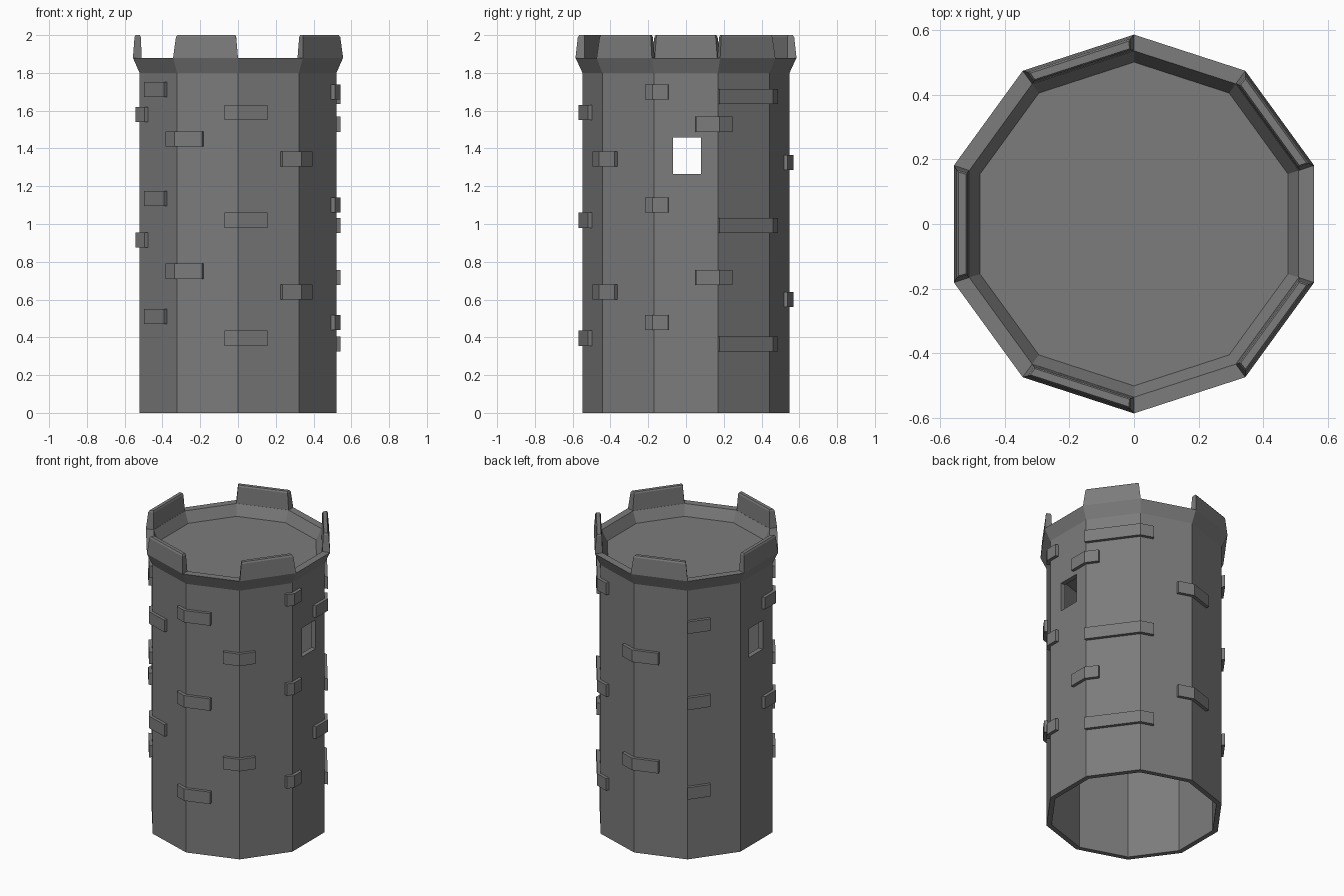
import bpy, bmesh, math
from mathutils import Vector

if "Cube" in bpy.data.objects:
    bpy.data.objects.remove(bpy.data.objects["Cube"])

N = 10

# Dark grey stone
stone = bpy.data.materials.new("dark_stone")
stone.diffuse_color = (0.2, 0.2, 0.2, 1)
stone.use_nodes = True
stone.node_tree.nodes["Principled BSDF"].inputs["Base Color"].default_value = stone.diffuse_color


def corner(k, r):
    a = math.radians(90 + 36 * k)
    return Vector((r * math.cos(a), r * math.sin(a), 0))


def ring_point(s, r, z):
    """Point on the decagon outline; s counts sides from the back corner."""
    k = math.floor(s + 1e-6)
    p = corner(k, r).lerp(corner(k + 1, r), max(s - k, 0))
    return Vector((p.x, p.y, z))


def finish(bm, name):
    bmesh.ops.remove_doubles(bm, verts=bm.verts, dist=1e-5)
    bmesh.ops.recalc_face_normals(bm, faces=bm.faces)
    me = bpy.data.meshes.new(name)
    bm.to_mesh(me)
    bm.free()
    me.materials.append(stone)
    ob = bpy.data.objects.new(name, me)
    bpy.context.collection.objects.link(ob)
    return ob


def sweep(bm, sections):
    """Closed solid through a row of equal-sized cross-sections."""
    rows = [[bm.verts.new(p) for p in sec] for sec in sections]
    n = len(rows[0])
    for a, b in zip(rows, rows[1:]):
        for i in range(n):
            j = (i + 1) % n
            bm.faces.new((a[i], a[j], b[j], b[i]))
    bm.faces.new(rows[0])
    bm.faces.new(rows[-1])


# Hollow tower wall with flared rim and roof floor
bm = bmesh.new()
profile = [(0.515, 1.77), (0.515, 0), (0.548, 0), (0.548, 1.80),
           (0.585, 1.88), (0.535, 1.88), (0.50, 1.81)]
sweep(bm, [[ring_point(k, r, z) for k in range(N)] for r, z in profile])
tower = finish(bm, "tower_wall")

# Windows cut through both side walls
bm = bmesh.new()
bmesh.ops.create_cube(bm, size=1)
for v in bm.verts:
    v.co = (v.co.x * 1.4, v.co.y * 0.147 + 0.005, v.co.z * 0.193 + 1.3625)
cutter = finish(bm, "window_cutter")
cutter.hide_render = True
cutter.hide_set(True)
mod = tower.modifiers.new("windows", "BOOLEAN")
mod.operation = "DIFFERENCE"
mod.solver = "EXACT"
mod.object = cutter

# Tapered battlements on every second side
for n in range(5):
    bm = bmesh.new()
    k = 2 * n
    levels = [(1.872, 0.578, 0.542, 0.0), (1.88, 0.585, 0.536, 0.0),
              (1.99, 0.576, 0.541, 0.03), (2.0, 0.570, 0.546, 0.045)]
    sweep(bm, [[ring_point(k + e, ro, z), ring_point(k + 0.99999 - e, ro, z),
                ring_point(k + 0.99999 - e, ri, z), ring_point(k + e, ri, z)]
               for z, ro, ri, e in levels])
    finish(bm, f"battlement_{n + 1}")

# Raised stones that bend around the corners: start, end, centre heights
stones = [
    (4.79, 5.47, (1.59, 1.02, 0.395)),
    (3.76, 4.43, (1.45, 0.75)),
    (5.70, 6.29, (1.345, 0.64)),
    (3.21, 3.73, (1.712, 1.135, 0.51)),
    (2.68, 3.23, (1.58, 0.915)),
    (1.00, 1.42, (1.56, 1.05, 0.45)),
    (-0.29, 0.47, (1.325, 0.60)),
    (8.00, 9.25, (1.675, 0.993, 0.365)),
    (6.86, 7.23, (1.698, 1.10, 0.478)),
    (7.65, 8.25, (1.528, 0.717)),
]
bm = bmesh.new()
for s0, s1, heights in stones:
    stops = [s0] + [k for k in range(-1, 11) if s0 + 0.01 < k < s1 - 0.01] + [s1]
    for z in heights:
        sweep(bm, [[ring_point(s, 0.535, z - 0.04), ring_point(s, 0.57, z - 0.04),
                    ring_point(s, 0.57, z + 0.04), ring_point(s, 0.535, z + 0.04)]
                   for s in stops])
finish(bm, "raised_stones")
